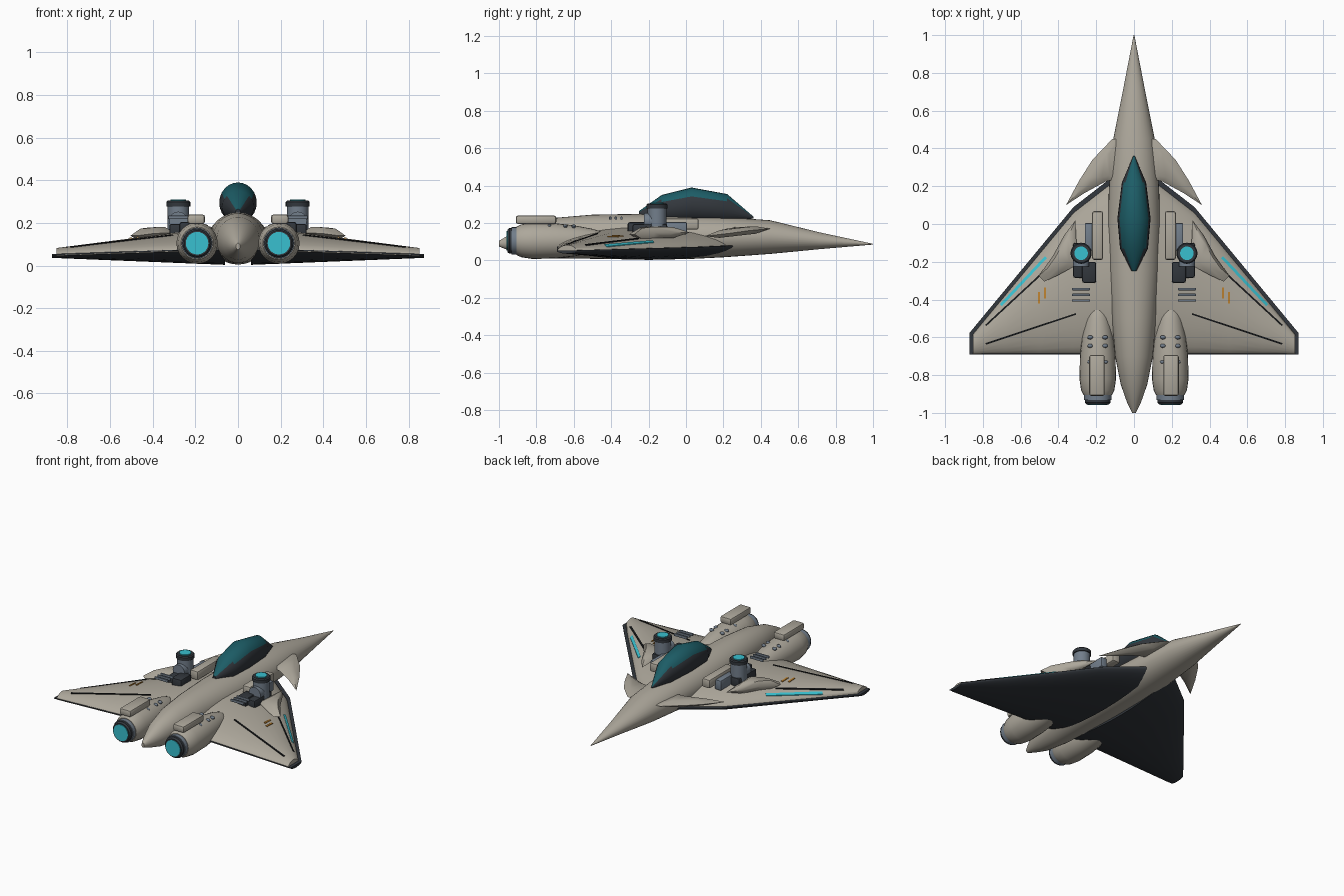
import bpy, bmesh
from math import sin, cos, pi, radians
from mathutils import Vector, Matrix

cube = bpy.data.objects.get("Cube")
if cube:
    bpy.data.objects.remove(cube, do_unlink=True)


def material(name, rgb):
    m = bpy.data.materials.new(name)
    m.use_nodes = True
    m.diffuse_color = (*rgb, 1)
    m.node_tree.nodes["Principled BSDF"].inputs["Base Color"].default_value = (*rgb, 1)
    return m


HULL = material("warm grey hull", (.42, .39, .33))
DARK = material("charcoal", (.032, .038, .046))
SLATE = material("slate metal", (.17, .21, .26))
GLOW = material("cyan glow", (.04, .53, .63))
GLASS = material("teal glass", (.012, .11, .135))
AMBER = material("amber", (.5, .22, .03))
BLACK = material("panel line black", (.008, .009, .01))


def finish(name, bm, mats, mirror=True, rule=None, angle=35):
    """Turn a bmesh into a shaded object, mirrored across x when wanted."""
    bmesh.ops.recalc_face_normals(bm, faces=bm.faces)
    if rule:
        for f in bm.faces:
            f.material_index = rule(f)
    mesh = bpy.data.meshes.new(name)
    bm.to_mesh(mesh)
    bm.free()
    obj = bpy.data.objects.new(name, mesh)
    bpy.context.collection.objects.link(obj)
    for m in mats:
        mesh.materials.append(m)
    bpy.ops.object.select_all(action='DESELECT')
    obj.select_set(True)
    bpy.context.view_layer.objects.active = obj
    bpy.ops.object.shade_smooth_by_angle(angle=radians(angle))
    if mirror:
        obj.modifiers.new("Mirror", 'MIRROR').use_clip = False
    return obj


def loft(name, loops, mats, **kw):
    """Skin a row of equal closed loops and cap both ends."""
    bm = bmesh.new()
    rings = [[bm.verts.new(p) for p in loop] for loop in loops]
    n = len(rings[0])
    for a, b in zip(rings, rings[1:]):
        for i in range(n):
            j = (i + 1) % n
            bm.faces.new((a[i], a[j], b[j], b[i]))
    bm.faces.new(rings[0])
    bm.faces.new(rings[-1])
    return finish(name, bm, mats, **kw)


def ring(x, y, z, rx, rz, n=24):
    return [(x + rx * cos(2 * pi * i / n), y, z + rz * sin(2 * pi * i / n)) for i in range(n)]


def box(name, lo, hi, mat, bevel=.01):
    lo, hi = Vector(lo), Vector(hi)
    bm = bmesh.new()
    bmesh.ops.create_cube(bm, size=1, matrix=Matrix.Translation((lo + hi) / 2) @ Matrix.Diagonal((*(hi - lo), 1)))
    if bevel:
        bmesh.ops.bevel(bm, geom=bm.edges[:], offset=bevel, segments=2, profile=.5, affect='EDGES')
    return finish(name, bm, [mat])


def cylinder(name, base, r, height, mat, bevel=0):
    """Upright cylinder standing on base."""
    x, y, z = base
    steps = [(0, r), (height - bevel, r), (height, r - bevel)] if bevel else [(0, r), (height, r)]
    return loft(name, [[(x + q * cos(pi * i / 12), y + q * sin(pi * i / 12), z + h) for i in range(24)]
                       for h, q in steps], [mat])


def leaf(name, outline, thick, mat):
    """Thin plate with a domed top and bottom."""
    pts = [Vector(p) for p in outline]
    mid = sum(pts, Vector()) / len(pts)
    inner = [mid.lerp(p, .55) for p in pts]
    up = Vector((0, 0, thick))
    return loft(name, [[p - up for p in inner], pts, [p + up for p in inner]], [mat], angle=60)


# Fuselage: y, half width, half height, centre height
hull = [(1, .002, .002, .087), (.72, .056, .044, .105), (.45, .11, .09, .125), (.2, .132, .108, .125),
        (0, .14, .118, .125), (-.25, .135, .122, .127), (-.5, .118, .118, .127), (-.7, .1, .108, .12),
        (-.85, .07, .08, .107), (-.95, .035, .04, .095), (-1, .01, .015, .09)]
loft("fuselage", [ring(0, y, z, w, h, 32) for y, w, h, z in hull], [HULL], mirror=False)

# Canopy: y, half width, top height, bottom height
canopy = [(.36, .004, .235, .225), (.22, .064, .355, .2), (.03, .088, .39, .2),
          (-.13, .074, .35, .2), (-.25, .012, .265, .23)]
loft("canopy", [ring(0, y, (t + b) / 2, w, (t - b) / 2) for y, w, t, b in canopy], [GLASS, DARK],
     mirror=False, rule=lambda f: 0 if f.normal.z > .5 else 1)


# Wings: charcoal lower shell and hull coloured upper shell
def mix(x, root, tip):
    return root + (tip - root) * (x - .15) / .72


def lead(x):
    return .21 - .77 * (x - .165) if x < .32 else .09 - 1.21 * (x - .32)


def bulge(t):
    return max(0, 4 * t * (1 - t)) ** .65


def wing_top(x, y, inset=.028):
    front = lead(x) - inset
    t = min(1, max(0, (front - y) / (front + .688)))
    return mix(x, .075, .05) + mix(x, .098, .03) * bulge(t)


def wing_shell(name, spans, inset, mat, direction, root, tip):
    steps = [(1 - cos(pi * i / 14)) / 2 for i in range(15)]
    loops = []
    for x in spans:
        front, back, z = lead(x) - inset, -.69 + inset * .05, mix(x, .075, .05)
        h = mix(x, root, tip) * direction
        edge = [(x, front + (back - front) * t, z + h * bulge(t)) for t in steps]
        flat = [(x, front + (back - front) * t, z - direction * .004) for t in reversed(steps)]
        loops.append(edge + flat)
    loft(name, loops, [mat], angle=50)


wing_shell("wing_upper", (.06, .165, .32, .5, .68, .852), .028, HULL, 1, .098, .03)
wing_shell("wing_lower", (.06, .165, .32, .5, .68, .872), 0, DARK, -1, .068, .014)


# Inlaid strips that follow the wing skin
def strip(name, p, q, width, mat):
    p, q = Vector(p), Vector(q)
    d = (q - p).normalized()
    side = Vector((-d.y, d.x)) * width / 2
    loops = []
    for i in range(13):
        c = p.lerp(q, i / 12)
        a, b = c + side, c - side
        za, zb = wing_top(*a), wing_top(*b)
        loops.append([(*a, za - .004), (*b, zb - .004), (*b, zb + .004), (*a, za + .004)])
    loft(name, loops, [mat])


strip("wing_light", (.466, -.175), (.705, -.43), .015, GLOW)
strip("outer_panel_line", (.48, -.255), (.785, -.537), .009, BLACK)
strip("rear_panel_line", (.307, -.476), (.785, -.635), .009, BLACK)
strip("amber_mark_inner", (.472, -.335), (.472, -.395), .011, AMBER)
strip("amber_mark_outer", (.503, -.36), (.503, -.42), .011, AMBER)

# Foreplanes and wing fairings
leaf("foreplane", [(.08, .45, .17), (.115, .45, .17), (.22, .34, .16), (.29, .23, .145), (.36, .1, .13),
                   (.26, .165, .145), (.15, .225, .155), (.08, .24, .16)], .02, HULL)
leaf("wing_fairing", [(.31, .02, .15), (.37, -.06, .15), (.43, -.17, .15), (.505, -.275, .14),
                      (.475, -.305, .14), (.4, -.27, .15), (.3, -.215, .155)], .03, HULL)

# Engines: y and radius
EX, EZ = .192, .105
pod = [(-.41, .018), (-.44, .045), (-.5, .064), (-.6, .083), (-.7, .094), (-.82, .097), (-.88, .088), (-.905, .076)]
loft("engine_pod", [ring(EX, y, EZ, r, r) for y, r in pod], [HULL])
loft("engine_collar", [ring(EX, y, EZ, .073, .073) for y in (-.89, -.932)], [SLATE])
loft("engine_nozzle", [ring(EX, y, EZ, r, r) for y, r in ((-.92, .068), (-.945, .068), (-.955, .06))], [DARK])
loft("engine_glow", [ring(EX, y, EZ, .053, .053) for y in (-.94, -.959)], [GLOW])
box("engine_top_box", (.155, -.91, .195), (.237, -.693, .24), HULL, .012)

# Rivets on the engine pods
for row, y in enumerate((-.6, -.645, -.73)):
    for col, x in enumerate((.153, .232)):
        bm = bmesh.new()
        place = Matrix.Translation((x, y, .183)) @ Matrix.Diagonal((1.4, 1, 1, 1))
        bmesh.ops.create_uvsphere(bm, u_segments=10, v_segments=6, radius=.011, matrix=place)
        finish(f"engine_rivet_{row}_{col}", bm, [SLATE])

# Shoulder boxes and mounts
box("shoulder_box", (.163, -.19, .165), (.222, .068, .225), HULL, .012)
box("mount_rail", (.215, -.14, .14), (.26, .005, .205), SLATE, .006)
box("mount_block", (.2, -.312, .13), (.275, -.2, .205), DARK, .012)
box("mount_foot", (.24, -.285, .13), (.322, -.1, .195), DARK, .01)

# Turrets
TX, TY = .28, -.155
cylinder("turret_body", (TX, TY, .15), .05, .135, SLATE)
cylinder("turret_cap", (TX, TY, .278), .056, .027, DARK, .006)
cylinder("turret_lens", (TX, TY, .3), .036, .011, GLOW)
loft("turret_motor", [ring(TX, y, .21, .043, .043) for y in (TY, -.225)], [SLATE])

# Cooling slats
for i in range(3):
    y = -.345 - .03 * i
    box(f"cooling_slat_{i}", (.232, y - .006, .218), (.328, y + .006, .234), SLATE, .003)
